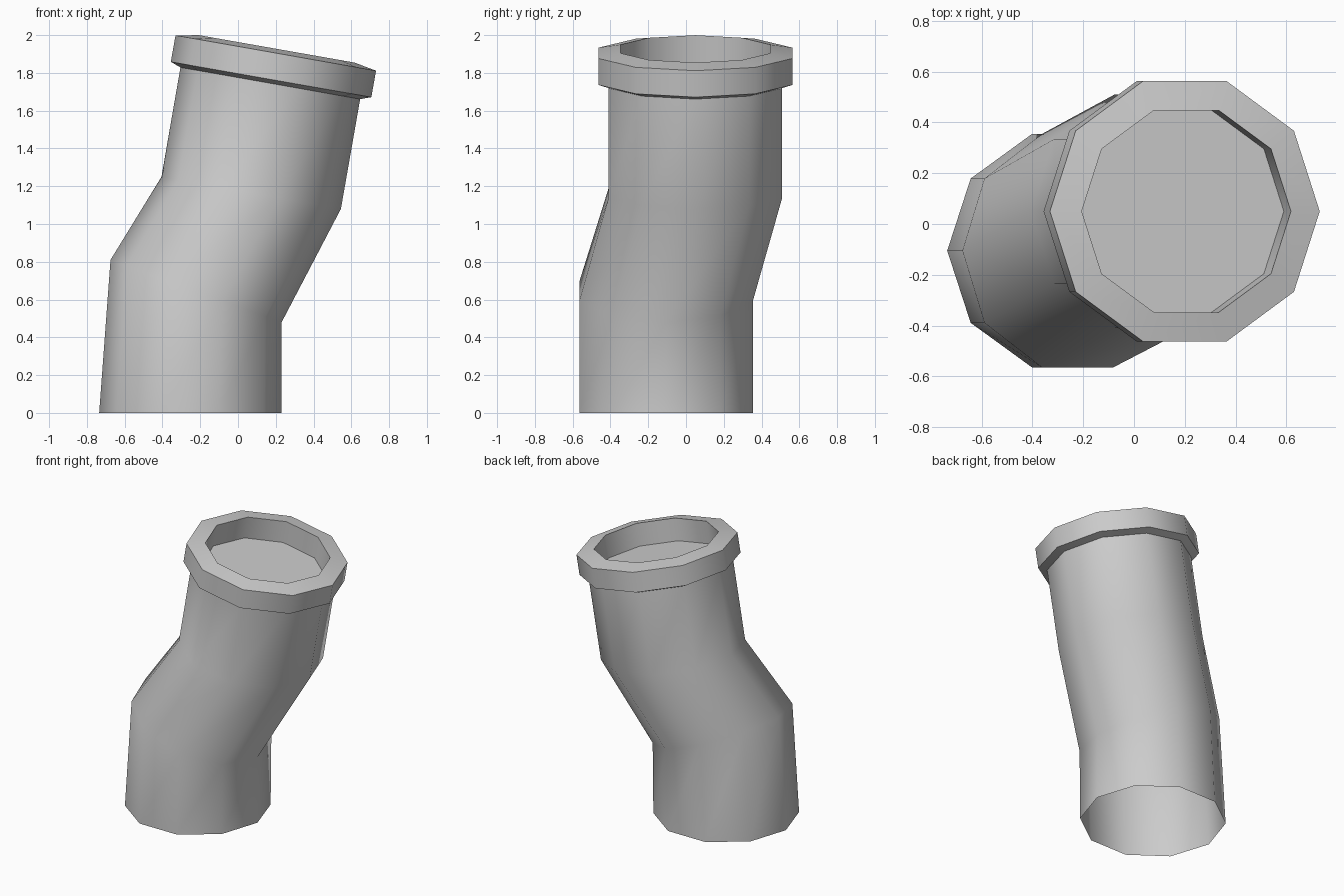
import bpy, bmesh
from math import cos, sin, pi, radians

SIDES = 10
if "Cube" in bpy.data.objects:
    bpy.data.objects.remove(bpy.data.objects["Cube"], do_unlink=True)

grey = bpy.data.materials.new("plain grey")
grey.use_nodes = True
grey.diffuse_color = (0.6, 0.6, 0.6, 1)
grey.node_tree.nodes["Principled BSDF"].inputs["Base Color"].default_value = (0.6, 0.6, 0.6, 1)


def loft(name, rings, cap_end=False, closed=False):
    """Skin rings given as (centre, x radius, y radius, drop toward +x)."""
    bm = bmesh.new()
    loops = []
    for (cx, cy, cz), rx, ry, drop in rings:
        angles = [2 * pi * i / SIDES for i in range(SIDES)]
        loops.append([bm.verts.new((cx + rx * cos(a), cy + ry * sin(a), cz - drop * cos(a)))
                      for a in angles])
    pairs = list(zip(loops, loops[1:]))
    if closed:
        pairs.append((loops[-1], loops[0]))
    for low, high in pairs:
        for i in range(SIDES):
            j = (i + 1) % SIDES
            bm.faces.new((low[i], low[j], high[j], high[i]))
    if cap_end:
        bm.faces.new(loops[-1])
    mesh = bpy.data.meshes.new(name)
    bm.to_mesh(mesh)
    bm.free()
    mesh.materials.append(grey)
    obj = bpy.data.objects.new(name, mesh)
    bpy.context.collection.objects.link(obj)
    bpy.ops.object.select_all(action="DESELECT")
    obj.select_set(True)
    bpy.context.view_layer.objects.active = obj
    bpy.ops.object.shade_smooth_by_angle(angle=radians(46))
    return obj


TILT = radians(10)


def tilted(x, z, r):
    """Ring square to the tilted upper axis."""
    return ((x, 0.05, z), r * cos(TILT), r, r * sin(TILT))


# Bent pipe, open at the foot
R = 0.483
neck = tilted(0.171, 1.745, R)
loft("bent_pipe", [
    ((-0.252, -0.105, 0), R, R, 0),
    ((-0.222, -0.105, 0.645), 0.453, R, 0.165),
    ((0.07, 0.05, 1.165), 0.475, R, 0.085),
    neck,
])

# Collar with sloped underside, raised inner lip and recessed floor
loft("collar", [
    neck,
    tilted(0.175, 1.765, 0.539),
    tilted(0.2, 1.905, 0.539),
    tilted(0.206, 1.927, 0.418),
    tilted(0.178, 1.768, 0.418),
], cap_end=True)
